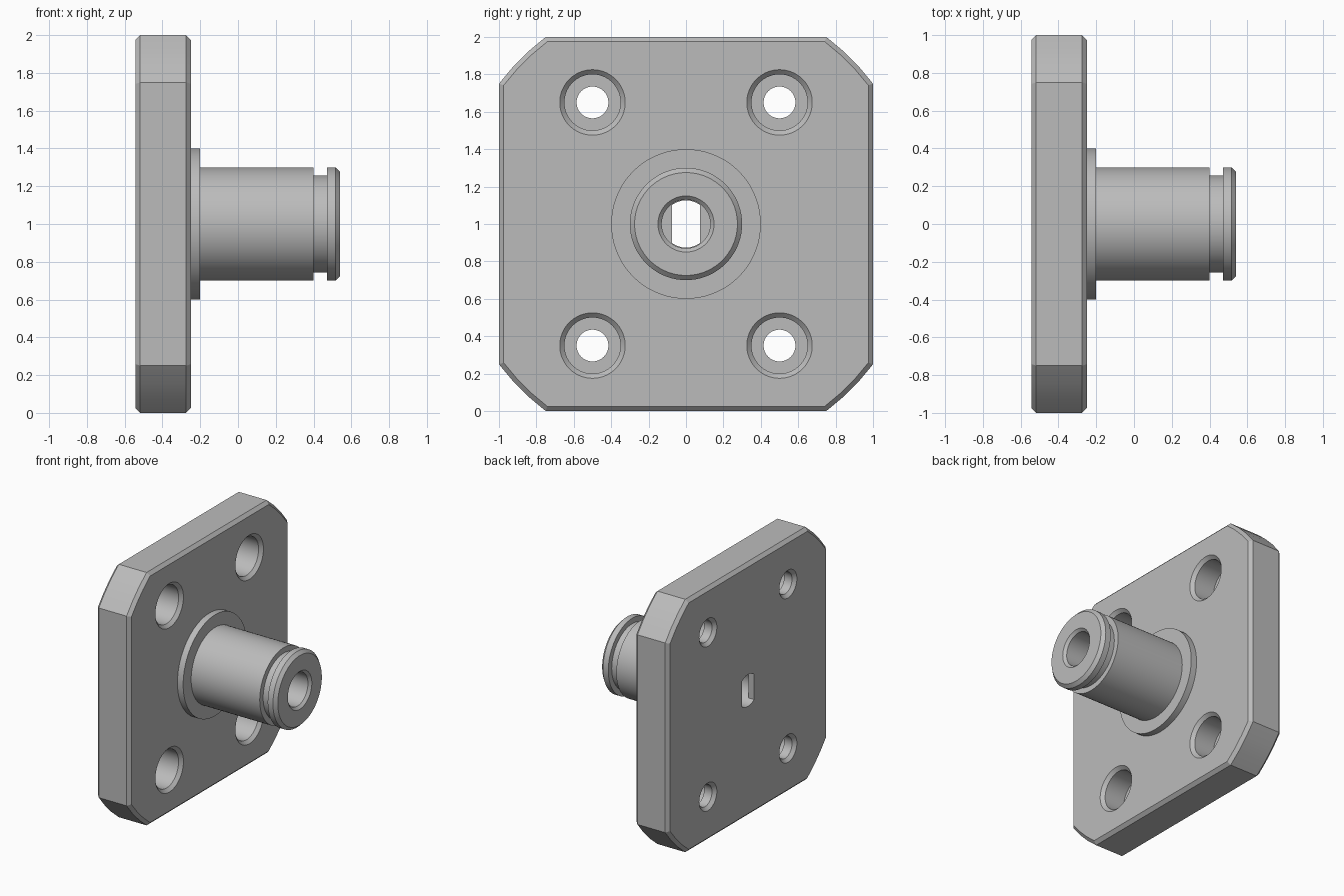
import bpy, bmesh
from math import sin, cos, pi, atan2, sqrt

if "Cube" in bpy.data.objects:
    bpy.data.objects.remove(bpy.data.objects["Cube"], do_unlink=True)

SEGMENTS = 72
BACK, FACE, TIP = -0.543, -0.25, 0.541

steel = bpy.data.materials.new("grey steel")
steel.use_nodes = True
GREY = (0.5, 0.5, 0.5, 1)
steel.diffuse_color = GREY
steel.node_tree.nodes["Principled BSDF"].inputs["Base Color"].default_value = GREY


def circle(r, y=0, z=1):
    return [(y + r * cos(2 * pi * i / SEGMENTS), z + r * sin(2 * pi * i / SEGMENTS))
            for i in range(SEGMENTS)]


def plate_outline(half, r, steps=3):
    """Square whose corners are trimmed by a large circle."""
    start = atan2(sqrt(r * r - half * half), half)
    span = pi / 2 - 2 * start
    angles = [q * pi / 2 + start + span * i / steps
              for q in range(4) for i in range(steps + 1)]
    return [(r * cos(a), 1 + r * sin(a)) for a in angles]


def slot_outline(r, half):
    """Circle with two flat sides."""
    a = atan2(sqrt(r * r - half * half), half)
    n = 16
    angles = [s + a + (pi - 2 * a) * i / n for s in (0, pi) for i in range(n + 1)]
    return [(r * cos(t), 1 + r * sin(t)) for t in angles]


def loft(name, sections):
    """Solid through matching outlines placed along x."""
    bm = bmesh.new()
    rings = [[bm.verts.new((x, y, z)) for y, z in pts] for x, pts in sections]
    for a, b in zip(rings, rings[1:]):
        for i in range(len(a)):
            j = (i + 1) % len(a)
            bm.faces.new((a[i], a[j], b[j], b[i]))
    bm.faces.new(rings[0])
    bm.faces.new(rings[-1])
    bmesh.ops.recalc_face_normals(bm, faces=bm.faces)
    mesh = bpy.data.meshes.new(name)
    bm.to_mesh(mesh)
    bm.free()
    mesh.materials.append(steel)
    obj = bpy.data.objects.new(name, mesh)
    bpy.context.collection.objects.link(obj)
    return obj


def lathe(name, profile, y=0, z=1):
    return loft(name, [(x, circle(r, y, z)) for x, r in profile])


def combine(target, tool, operation):
    tool.hide_render = True
    bpy.context.view_layer.objects.active = target
    mod = target.modifiers.new(tool.name, "BOOLEAN")
    mod.operation, mod.solver, mod.object = operation, "EXACT", tool
    bpy.ops.object.modifier_apply(modifier=mod.name)
    bpy.data.objects.remove(tool, do_unlink=True)


# Chamfered mounting plate
C = 0.025
outer, inner = plate_outline(1, 1.25), plate_outline(1 - C, 1.25 - C)
flange = loft("flanged_shaft", [(BACK, inner), (BACK + C, outer),
                                (FACE - C, outer), (FACE, inner)])

# Collar and grooved shaft
shaft = lathe("shaft", [(FACE - 0.1, 0.4), (-0.2, 0.4), (-0.2, 0.3), (0.4, 0.3),
                        (0.4, 0.257), (0.47, 0.257), (0.47, 0.3),
                        (TIP - C, 0.3), (TIP, 0.3 - C)])
combine(flange, shaft, "UNION")

# Chamfered bore ending in a flat-sided slot at the back
bore = lathe("bore_cutter", [(BACK + 0.05, 0.13), (TIP - 0.02, 0.13),
                             (TIP, 0.15), (TIP + 0.05, 0.2)])
combine(flange, bore, "DIFFERENCE")
slot = slot_outline(0.126, 0.075)
combine(flange, loft("slot_cutter", [(BACK - 0.1, slot), (BACK + 0.1, slot)]), "DIFFERENCE")

# Four counterbored screw holes
for y in (-0.5, 0.5):
    for z in (0.35, 1.65):
        hole = lathe("screw_hole_cutter",
                     [(BACK - 0.05, 0.16), (BACK, 0.11), (BACK + C, 0.085),
                      (FACE - 0.2, 0.085), (FACE - 0.2, 0.15), (FACE - C, 0.15),
                      (FACE, 0.175), (FACE + 0.05, 0.225)], y, z)
        combine(flange, hole, "DIFFERENCE")

# Smooth round faces, sharp edges
bpy.ops.object.select_all(action="DESELECT")
flange.select_set(True)
bpy.context.view_layer.objects.active = flange
bpy.ops.object.shade_smooth_by_angle(angle=pi / 9)
